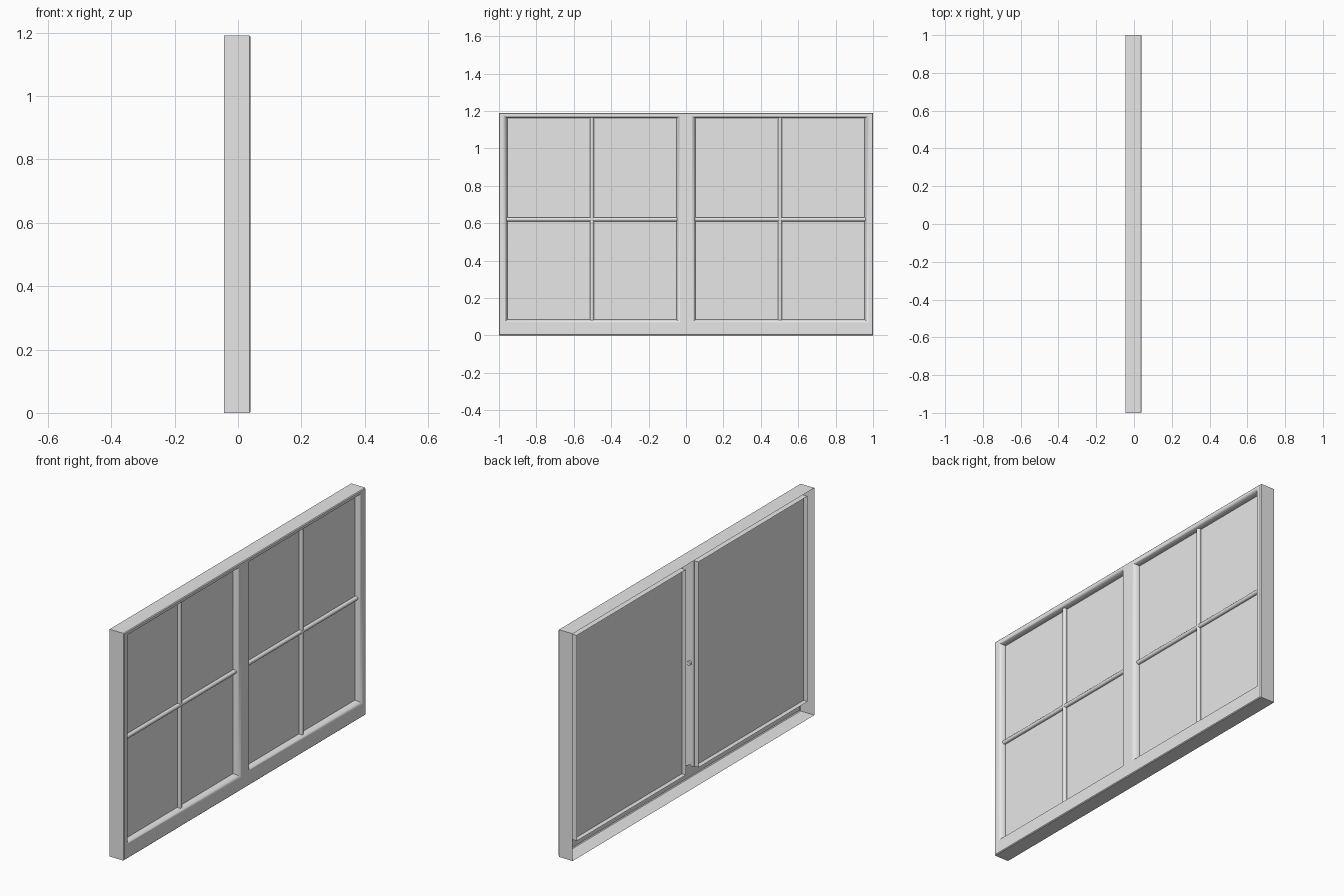
import bpy, bmesh, math
from mathutils import Vector

cube = bpy.data.objects.get("Cube")
if cube:
    bpy.data.objects.remove(cube)

grey = bpy.data.materials.new("light_grey")
grey.use_nodes = True
grey.diffuse_color = (0.8, 0.8, 0.8, 1)
bsdf = next(n for n in grey.node_tree.nodes if n.type == 'BSDF_PRINCIPLED')
bsdf.inputs["Base Color"].default_value = (0.8, 0.8, 0.8, 1)

FRONT, BACK, HEIGHT = 0.04, -0.044, 1.19
OPEN_Y, OPEN_Z = (0.032, 0.975), (0.069, 1.174)   # opening at the frame face
INSET = 0.02                                      # opening shrinks to the pane


def finish(name, bm, smooth=None):
    mesh = bpy.data.meshes.new(name)
    bm.to_mesh(mesh)
    bm.free()
    obj = bpy.data.objects.new(name, mesh)
    bpy.context.collection.objects.link(obj)
    mesh.materials.append(grey)
    if smooth:
        bpy.ops.object.select_all(action='DESELECT')
        obj.select_set(True)
        bpy.context.view_layer.objects.active = obj
        bpy.ops.object.shade_smooth_by_angle(angle=math.radians(smooth))
    return obj


def ring(bm, x, y0, y1, z0, z1):
    corners = ((y0, z0), (y1, z0), (y1, z1), (y0, z1))
    return [bm.verts.new((x, y, z)) for y, z in corners]


def bridge(bm, a, b):
    for i in range(4):
        j = (i + 1) % 4
        bm.faces.new((a[i], a[j], b[j], b[i]))


def opening(side):
    return sorted(side * y for y in OPEN_Y)


# Outer frame: open-backed shell with a small bevel round the face
bm = bmesh.new()
shell = [ring(bm, x, d - 1, 1 - d, d, HEIGHT - d)
         for d, x in ((0, BACK), (0, FRONT - 0.004), (0.004, FRONT))]
for a, b in zip(shell, shell[1:]):
    bridge(bm, a, b)

# Face plate: grid of strips round the two openings
ys = [0.004 - 1, *opening(-1), *opening(1), 0.996]
zs = [0.004, *OPEN_Z, HEIGHT - 0.004]
for i in range(5):
    for k in range(3):
        if k == 1 and i in (1, 3):
            continue
        bm.faces.new(ring(bm, FRONT, ys[i], ys[i + 1], zs[k], zs[k + 1]))
bmesh.ops.remove_doubles(bm, verts=bm.verts, dist=0.0001)
finish("outer_frame", bm)

# Rounded lining of each opening, as (inset, x) steps
lining = ((0, FRONT), (0.006, 0.038), (0.012, 0.032), (0.017, 0.022),
          (INSET, 0.01), (INSET, -0.036))


def box(name, centre, size):
    bm = bmesh.new()
    bmesh.ops.create_cube(bm, size=1)
    for v in bm.verts:
        v.co = Vector(centre) + v.co * Vector(size)
    return finish(name, bm)


def bar(name, centre, length, axis):
    bm = bmesh.new()
    bmesh.ops.create_cone(bm, cap_ends=True, segments=12, radius1=0.011,
                          radius2=0.011, depth=length)
    for v in bm.verts:
        p = v.co if axis == 'Z' else Vector((v.co.x, v.co.z, -v.co.y))
        v.co = p + Vector(centre)
    finish(name, bm, 40)


for side, label in ((-1, "front"), (1, "rear")):
    y0, y1 = opening(side)
    z0, z1 = OPEN_Z
    bm = bmesh.new()
    rings = [ring(bm, x, y0 + d, y1 - d, z0 + d * 0.85, z1 - d * 0.6)
             for d, x in lining]
    for a, b in zip(rings, rings[1:]):
        bridge(bm, b, a)
    bmesh.ops.recalc_face_normals(bm, faces=bm.faces)
    # Lining faces look into the opening
    mid = Vector((0, (y0 + y1) / 2, (z0 + z1) / 2))
    bm.normal_update()
    f = next(f for f in bm.faces)
    if f.normal.dot(mid - f.calc_center_median()) < 0:
        bmesh.ops.reverse_faces(bm, faces=bm.faces)
    finish(label + "_opening_lining", bm, 35)

    # Pane and its crossing glazing bars
    box(label + "_pane", (-0.002, mid.y, mid.z),
        (0.02, y1 - y0 - 2 * INSET + 0.002, z1 - z0 - 0.026))
    bar(label + "_upright_bar", (0.014, mid.y, 0.618), 1.1, 'Z')
    bar(label + "_cross_bar", (0.014, mid.y, 0.621), 0.925, 'Y')
